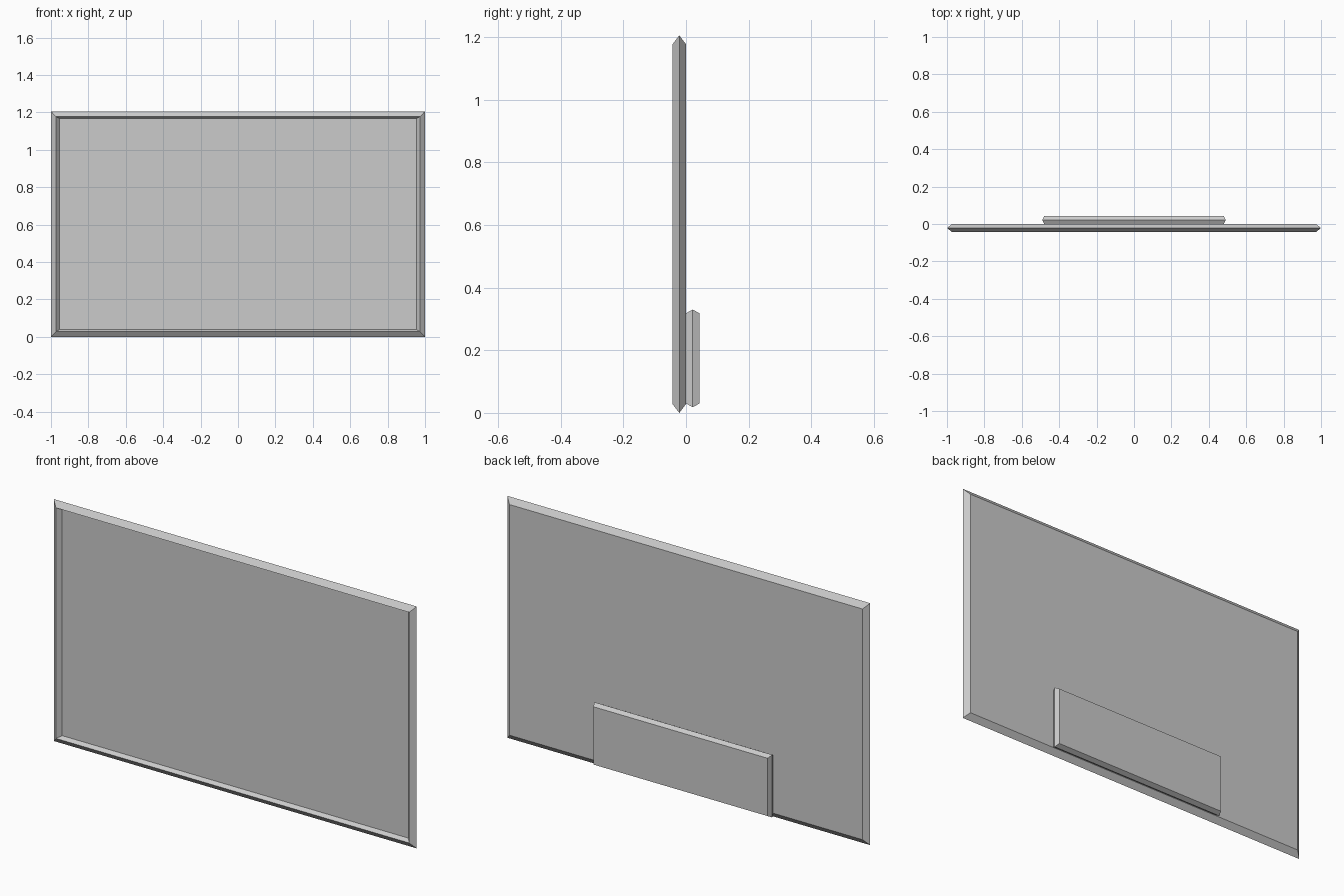
import bpy, bmesh

if "Cube" in bpy.data.objects:
    bpy.data.objects.remove(bpy.data.objects["Cube"])


def loft(name, rings):
    """Closed solid through rectangles given as (half width, z low, z high, y)."""
    bm = bmesh.new()
    loops = [[bm.verts.new(p) for p in ((-w, y, a), (w, y, a), (w, y, b), (-w, y, b))]
             for w, a, b, y in rings]
    for lo, hi in zip(loops, loops[1:]):
        for i in range(4):
            j = (i + 1) % 4
            bm.faces.new((lo[i], lo[j], hi[j], hi[i]))
    bm.faces.new(loops[0])
    bm.faces.new(loops[-1][::-1])
    bmesh.ops.recalc_face_normals(bm, faces=bm.faces)
    mesh = bpy.data.meshes.new(name)
    bm.to_mesh(mesh)
    bm.free()
    obj = bpy.data.objects.new(name, mesh)
    bpy.context.collection.objects.link(obj)
    return obj


D = 0.0215   # half the depth of each slab
H = 1.205    # panel height

# Panel: recessed screen, front rim, widest ridge, back face
loft("screen_panel", [
    (0.954, 0.039, H - 0.039, -D),
    (0.973, 0.028, H - 0.028, -2 * D),
    (1.0, 0.0, H, -D),
    (0.973, 0.028, H - 0.028, 0.0),
])

# Rear housing with a ridge around its middle
loft("rear_housing", [
    (0.48, 0.03, 0.318, 0.0),
    (0.49, 0.018, 0.33, D),
    (0.48, 0.03, 0.318, 2 * D),
])
